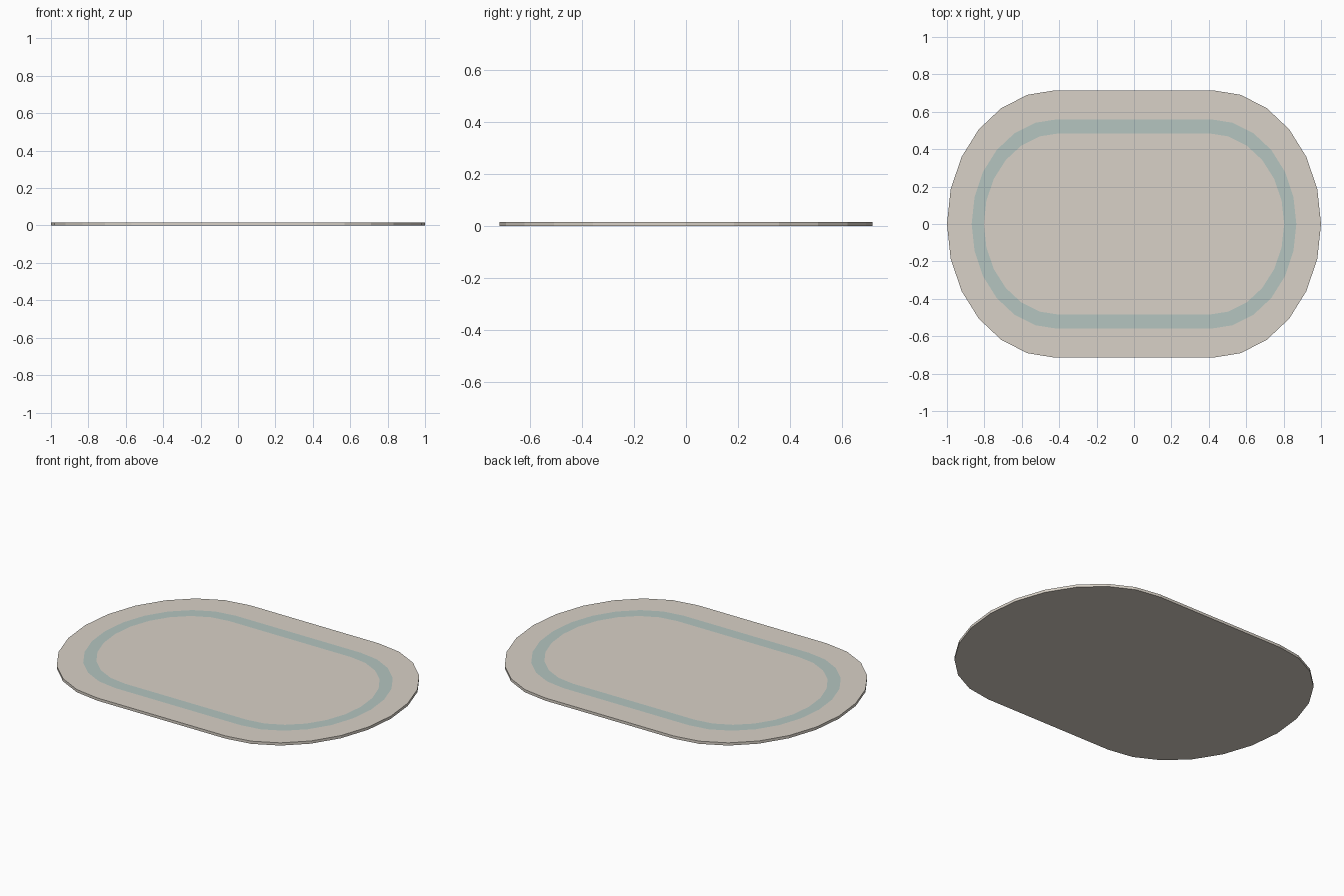
import bpy, bmesh
from math import sin, cos, pi

if "Cube" in bpy.data.objects:
    bpy.data.objects.remove(bpy.data.objects["Cube"])


def material(name, color):
    m = bpy.data.materials.new(name)
    m.diffuse_color = (*color, 1)
    m.use_nodes = True
    m.node_tree.nodes["Principled BSDF"].inputs["Base Color"].default_value = m.diffuse_color
    return m


def outline(cx, rx, ry, n=12):
    """Two half ellipses joined by straight sides, counter-clockwise."""
    right = [(cx + rx * cos(a), ry * sin(a))
             for a in (-pi / 2 + pi * i / n for i in range(n + 1))]
    return right + [(-x, -y) for x, y in right]


def finish(bm, name, mat):
    me = bpy.data.meshes.new(name)
    bm.to_mesh(me)
    bm.free()
    me.materials.append(mat)
    ob = bpy.data.objects.new(name, me)
    bpy.context.collection.objects.link(ob)
    return ob


# rug body: thin extruded oval slab
bm = bmesh.new()
base = bm.faces.new([bm.verts.new((x, y, 0)) for x, y in outline(0.42, 0.58, 0.715)])
ext = bmesh.ops.extrude_face_region(bm, geom=[base], use_keep_orig=True)
bmesh.ops.translate(bm, vec=(0, 0, 0.016),
                    verts=[g for g in ext["geom"] if isinstance(g, bmesh.types.BMVert)])
bmesh.ops.recalc_face_normals(bm, faces=bm.faces)
finish(bm, "rug_body", material("tan_wool", (0.69, 0.64, 0.57)))

# border stripe: flat band lying just above the rug
bm = bmesh.new()
z = 0.0175
outer = [bm.verts.new((x, y, z)) for x, y in outline(0.41, 0.458, 0.56)]
inner = [bm.verts.new((x, y, z)) for x, y in outline(0.40, 0.403, 0.485)]
n = len(outer)
for i in range(n):
    j = (i + 1) % n
    bm.faces.new((outer[i], outer[j], inner[j], inner[i]))
finish(bm, "border_stripe", material("teal_wool", (0.46, 0.56, 0.53)))
